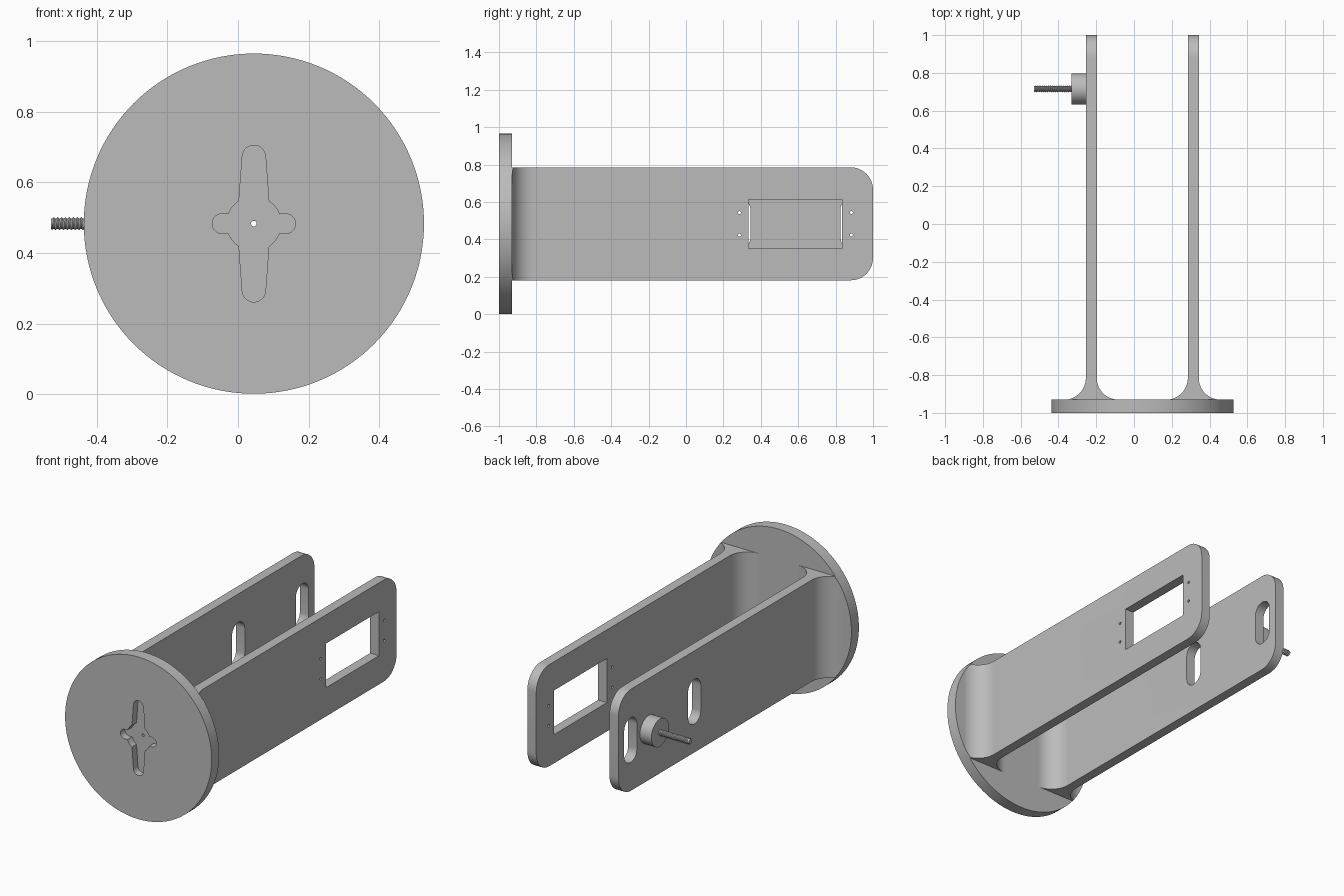
import bpy, bmesh
from math import sin, cos, pi, radians

if "Cube" in bpy.data.objects:
    bpy.data.objects.remove(bpy.data.objects["Cube"])

CX, CZ = 0.045, 0.483      # axis of the round flange
DISC_R = 0.482
PLATE_H = 0.302            # half height of the arms
BASE_Y = -0.93             # back face of the flange
FILLET = 0.115

grey = bpy.data.materials.new("light grey")
grey.use_nodes = True
grey.diffuse_color = (0.5, 0.5, 0.5, 1)
grey.node_tree.nodes["Principled BSDF"].inputs["Base Color"].default_value = (0.5, 0.5, 0.5, 1)


def finish(name, bm):
    bmesh.ops.recalc_face_normals(bm, faces=bm.faces)
    mesh = bpy.data.meshes.new(name)
    bm.to_mesh(mesh)
    bm.free()
    mesh.materials.append(grey)
    obj = bpy.data.objects.new(name, mesh)
    bpy.context.collection.objects.link(obj)
    return obj


def arc(cx, cy, r, start, end, n=16):
    angles = [radians(start + (end - start) * i / n) for i in range(n + 1)]
    return [(cx + r * cos(a), cy + r * sin(a)) for a in angles]


def circle(cx, cy, r, n=32):
    return arc(cx, cy, r, 0, 360, n)[:-1]


def extrude(name, outline, axis, lo, hi):
    """Prism with a 2D outline, running from lo to hi along an axis."""
    place = {"x": lambda a, b, t: (t, a, b),
             "y": lambda a, b, t: (a, t, b),
             "z": lambda a, b, t: (a, b, t)}[axis]
    bm = bmesh.new()
    rings = [[bm.verts.new(place(a, b, t)) for a, b in outline] for t in (lo, hi)]
    for ring in rings:
        bm.faces.new(ring)
    n = len(outline)
    for i in range(n):
        j = (i + 1) % n
        bm.faces.new((rings[0][i], rings[0][j], rings[1][j], rings[1][i]))
    return finish(name, bm)


def boolean(obj, tool, operation="DIFFERENCE"):
    mod = obj.modifiers.new("cut", "BOOLEAN")
    mod.operation, mod.solver, mod.object = operation, "EXACT", tool
    bpy.context.view_layer.objects.active = obj
    bpy.ops.object.modifier_apply(modifier=mod.name)
    bpy.data.objects.remove(tool)


def smooth(obj):
    bpy.ops.object.select_all(action="DESELECT")
    obj.select_set(True)
    bpy.context.view_layer.objects.active = obj
    bpy.ops.object.shade_smooth_by_angle(angle=radians(30))


# Round flange with a four-armed recess and a centre hole
flange = extrude("round_flange", circle(CX, CZ, DISC_R, 128), "y", -1, BASE_Y)
tip = 0.189
long_arms = arc(CX, CZ + tip, 0.033, 4, 176) + [(CX - 0.047, CZ)] \
    + arc(CX, CZ - tip, 0.033, 184, 356) + [(CX + 0.047, CZ)]
short_arms = arc(CX + 0.09, CZ, 0.028, -90, 90) + arc(CX - 0.09, CZ, 0.028, 90, 270)
for outline in (long_arms, short_arms, circle(CX, CZ, 0.077, 48)):
    boolean(flange, extrude("recess_cutter", outline, "y", -1.1, -0.957))
boolean(flange, extrude("hole_cutter", circle(CX, CZ, 0.008, 16), "y", -1.1, -0.8))
smooth(flange)


# Two long arms that flare into the flange
def arm(name, x0, x1):
    y = BASE_Y + FILLET
    profile = [(x0, 1), (x0, y)] + arc(x0 - FILLET, y, FILLET, 0, -90)[1:] \
        + [(x0 - FILLET, -0.95), (x1 + FILLET, -0.95)] \
        + arc(x1 + FILLET, y, FILLET, 270, 180)[:-1] + [(x1, y), (x1, 1)]
    obj = extrude(name, profile, "z", CZ - PLATE_H, CZ + PLATE_H)
    bm = bmesh.new()
    bm.from_mesh(obj.data)
    corners = [e for e in bm.edges
               if all(v.co.y > 0.99 for v in e.verts)
               and abs(e.verts[0].co.z - e.verts[1].co.z) < 0.01]
    bmesh.ops.bevel(bm, geom=corners, offset=0.12, segments=14, profile=0.5,
                    affect="EDGES")
    bm.to_mesh(obj.data)
    bm.free()
    # Trim the flare to the rim of the flange
    boolean(obj, extrude("trim", circle(CX, CZ, DISC_R - 0.0005, 128), "y", -0.945, 1.2),
            "INTERSECT")
    return obj


window_arm = arm("window_arm", 0.285, 0.343)
slot_arm = arm("slot_arm", -0.255, -0.197)

# Rectangular window with four screw holes
y0, y1, half = 0.335, 0.835, 0.131
window = [(y0, CZ - half), (y1, CZ - half), (y1, CZ + half), (y0, CZ + half)]
boolean(window_arm, extrude("window_cutter", window, "x", 0.2, 0.5))
for y in (0.286, 0.884):
    for side in (-1, 1):
        hole = circle(y, CZ + side * 0.06, 0.008, 16)
        boolean(window_arm, extrude("hole_cutter", hole, "x", 0.2, 0.5))
smooth(window_arm)

# Two upright slots
for y in (0.285, 0.885):
    slot = arc(y, CZ + 0.073, 0.06, 0, 180) + arc(y, CZ - 0.073, 0.06, 180, 360)
    boolean(slot_arm, extrude("slot_cutter", slot, "x", -0.4, -0.1))
smooth(slot_arm)

# Boss and threaded stud on the outside of the slotted arm
PIN_Y = 0.715
smooth(extrude("stud_boss", circle(PIN_Y, CZ, 0.082, 64), "x", -0.33, -0.25))
smooth(extrude("stud_core", circle(PIN_Y, CZ, 0.0145, 24), "x", -0.53, -0.32))

turns, steps = 18, 20
pitch = 0.2 / turns
bm = bmesh.new()
roots, crests = [], []
for i in range(turns * steps + 1):
    a = 2 * pi * i / steps
    x = -0.325 - pitch * i / steps
    for row, r, dx in ((roots, 0.0135, 0), (crests, 0.0185, pitch / 2)):
        row.append(bm.verts.new((x - dx, PIN_Y + r * cos(a), CZ + r * sin(a))))
for i in range(turns * steps):
    bm.faces.new((roots[i], roots[i + 1], crests[i + 1], crests[i]))
    j = i + steps
    if j < turns * steps:
        bm.faces.new((crests[i], crests[i + 1], roots[j + 1], roots[j]))
finish("stud_thread", bm)
